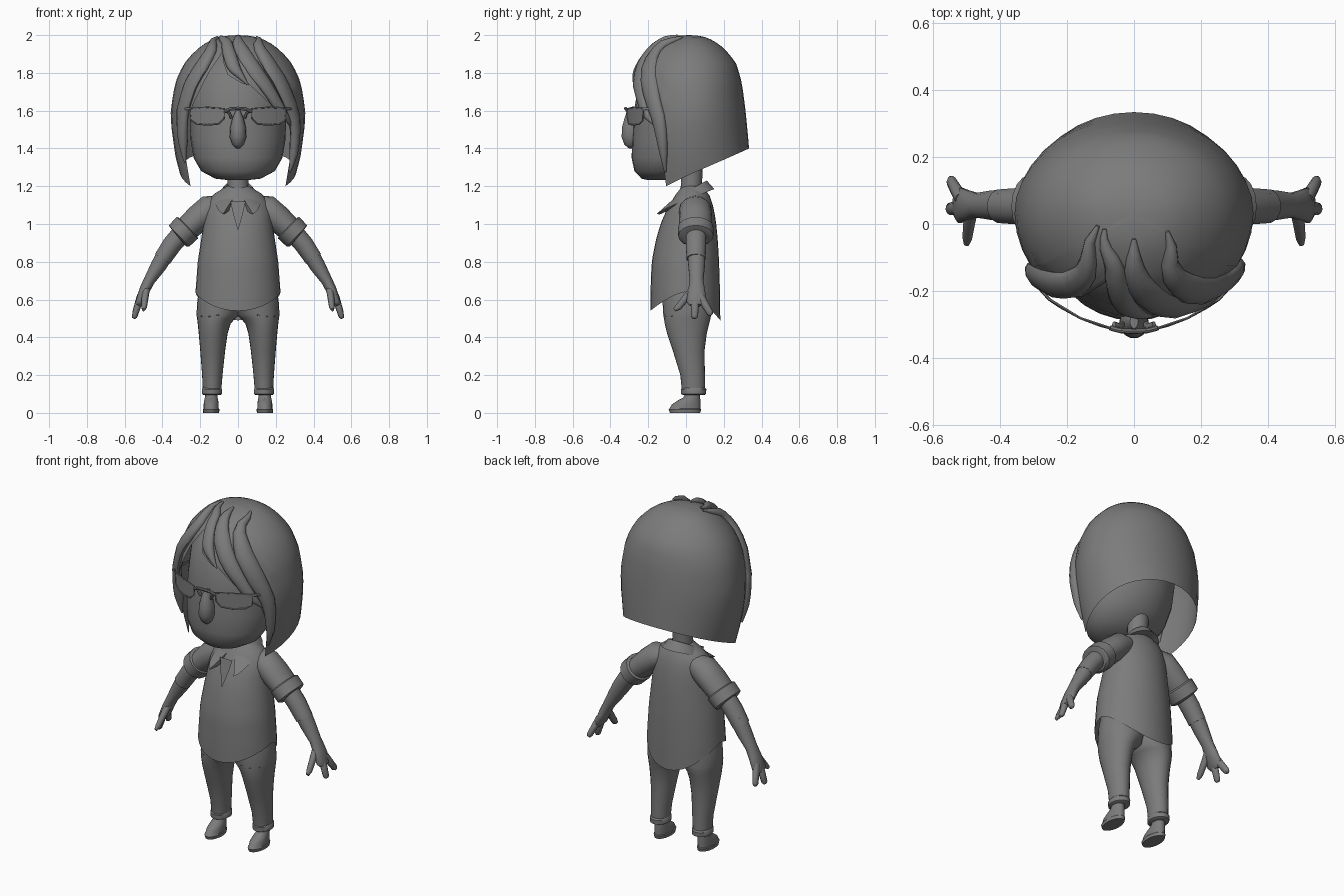
import bpy, bmesh, math
from mathutils import Vector

if "Cube" in bpy.data.objects:
    bpy.data.objects.remove(bpy.data.objects["Cube"])

grey = bpy.data.materials.new("plain_grey")
grey.diffuse_color = (0.2, 0.2, 0.2, 1)
grey.use_nodes = True
grey.node_tree.nodes["Principled BSDF"].inputs["Base Color"].default_value = grey.diffuse_color


def loft(name, rings, closed=True, cap0=False, cap1=False, angle=40):
    """Skin a list of equally long point rings."""
    bm = bmesh.new()
    vs = [[bm.verts.new(p) for p in r] for r in rings]
    n = len(rings[0])
    for a, b in zip(vs, vs[1:]):
        for i in range(n if closed else n - 1):
            j = (i + 1) % n
            bm.faces.new((a[i], a[j], b[j], b[i]))
    if cap0:
        bm.faces.new(vs[0][::-1])
    if cap1:
        bm.faces.new(vs[-1])
    bmesh.ops.remove_doubles(bm, verts=bm.verts, dist=0.0004)
    bmesh.ops.recalc_face_normals(bm, faces=bm.faces)
    me = bpy.data.meshes.new(name)
    bm.to_mesh(me)
    bm.free()
    ob = bpy.data.objects.new(name, me)
    bpy.context.collection.objects.link(ob)
    me.materials.append(grey)
    bpy.ops.object.select_all(action='DESELECT')
    ob.select_set(True)
    bpy.context.view_layer.objects.active = ob
    bpy.ops.object.shade_smooth_by_angle(angle=math.radians(angle))
    return ob


def flat_ring(z, x0, x1, y0, y1, n=24):
    cx, cy, rx, ry = (x0 + x1) / 2, (y0 + y1) / 2, (x1 - x0) / 2, (y1 - y0) / 2
    return [(cx + rx * math.cos(math.tau * i / n), cy + ry * math.sin(math.tau * i / n), z)
            for i in range(n)]


def tube(name, pts, radii, ref=(0, 1, 0), n=12, closed=False, angle=40):
    """Tube along a path; radii are (across, along ref); ref may be one vector per point."""
    pts = [Vector(p) for p in pts]
    rings = []
    for k, p in enumerate(pts):
        if closed:
            d = pts[(k + 1) % len(pts)] - pts[k - 1]
        else:
            d = pts[min(k + 1, len(pts) - 1)] - pts[max(k - 1, 0)]
        r = Vector(ref[k] if isinstance(ref, list) else ref)
        u = d.cross(r).normalized()
        v = u.cross(d).normalized()
        a, b = radii[k] if isinstance(radii, list) else radii
        rings.append([p + u * a * math.cos(math.tau * i / n) + v * b * math.sin(math.tau * i / n)
                      for i in range(n)])
    if closed:
        rings.append(rings[0])
    return loft(name, rings, cap0=not closed, cap1=not closed, angle=angle)


def interp(table, t):
    for a, b in zip(table, table[1:]):
        if t <= b[0]:
            f = max(0, (t - a[0]) / (b[0] - a[0]))
            return [p + (q - p) * f for p, q in zip(a[1:], b[1:])]
    return list(table[-1][1:])


def sgn(name, s):
    return name + ("_right" if s > 0 else "_left")


# Head, nose, neck
head = [(1.232, .05, -.2, -.1), (1.24, .12, -.235, -.03), (1.28, .195, -.273, .05), (1.35, .235, -.288, .12),
        (1.45, .252, -.285, .17), (1.6, .255, -.275, .2), (1.75, .245, -.25, .2), (1.85, .19, -.19, .15),
        (1.93, .09, -.09, .1)]
loft("head", [flat_ring(z, -x, x, a, b, 28) for z, x, a, b in head], cap0=True, cap1=True, angle=60)
nose = [(1.4, .008, .01), (1.42, .03, .035), (1.46, .044, .05), (1.51, .042, .048), (1.56, .03, .035),
        (1.6, .012, .02)]
loft("nose", [flat_ring(z, -x, x, -.292 - y, -.292 + y, 14) for z, x, y in nose], cap0=True, cap1=True, angle=60)
loft("neck", [flat_ring(z, -r, r, y - r, y + r, 16) for z, r, y in
              ((1.05, .07, .02), (1.15, .06, .025), (1.22, .055, .03), (1.32, .06, .03))])

# Hair shell: one sheet from the crown to a hem that changes with direction
PROFILE = [(math.sqrt(2 - z), x, a, b) for z, x, a, b in (
    (2, 0, .02, .02), (1.99, .1, -.06, .1), (1.93, .21, -.17, .2), (1.85, .285, -.235, .265),
    (1.75, .332, -.275, .295), (1.6, .357, -.285, .315), (1.5, .352, -.285, .325),
    (1.35, .33, -.27, .338), (1.2, .29, -.24, .345))]
HEM = [(-60, 1.2), (-58, 1.42), (-45, 1.6), (-30, 1.8), (-21, 1.91), (-10, 1.79), (5, 1.74),
       (10, 1.74), (30, 1.63), (50, 1.52), (58, 1.42), (60, 1.2)]


def hair_point(deg, z, off=0.0):
    x, a, b = interp(PROFILE, math.sqrt(max(0, 2 - z)))
    c, t = .03, math.radians(deg)
    cy = math.cos(t)
    p = Vector((x * math.sin(t), c - (c - a if cy > 0 else b - c) * cy, z))
    return p + (p - Vector((0, .03, 1.6))).normalized() * off


def hair_hem(deg):
    if abs(deg) > 60:
        return 1.2 + .2 * (.5 - math.cos(math.radians(deg))) / 1.5
    return interp(HEM, deg)[0]


angles = sorted(set(range(-180, 181, 10)) | {-58, -45, -21, -15, 5, 15, 45, 58})
columns = []
for d in angles:
    depth = math.sqrt(2 - hair_hem(d))
    columns.append([hair_point(d, 2 - (depth * k / 16) ** 2) for k in range(17)])
loft("hair_shell", columns, closed=False, angle=60)


# Hair locks lying over the shell: (direction, height, half width)
def lock(name, keys, thick=.022):
    pts, rad, refs = [], [], []
    steps = 14
    tab = [(i / (len(keys) - 1), *k) for i, k in enumerate(keys)]
    for i in range(steps + 1):
        d, s, w = interp(tab, i / steps)
        p = hair_point(d, 2 - s * s, .004)
        pts.append(p)
        refs.append(p - Vector((0, .03, 1.6)))
        rad.append((w, thick * min(1, w / .025)))
    tube(name, pts, rad, refs, 10, angle=60)


lock("fringe_lock_middle", [(-60, .1, .006), (-20, .2, .028), (-10, .33, .035), (-4, .42, .035), (9, .515, .004)])
lock("fringe_lock_centre", [(0, .08, .006), (0, .2, .03), (8, .33, .045), (20, .47, .045), (40, .64, .03), (52, .69, .005)])
lock("fringe_lock_right", [(60, .12, .006), (30, .25, .03), (34, .4, .05), (46, .55, .05), (58, .68, .04),
                           (61, .78, .025), (61, .85, .005)], .026)
lock("fringe_lock_left", [(-70, .12, .006), (-38, .27, .03), (-38, .38, .045), (-48, .52, .05), (-55, .65, .045),
                          (-57, .74, .03), (-59, .82, .005)], .026)


# Glasses: curved lenses, rims and bridge
def lens_point(s, x, z):
    return (s * x, -.318 + 1.45 * x * x, z)


for s in (-1, 1):
    outline = [(.07, 1.61), (.16, 1.618), (.255, 1.612), (.25, 1.55), (.22, 1.53), (.16, 1.524), (.1, 1.53),
               (.072, 1.56)]
    tube(sgn("lens_rim", s), [lens_point(s, *p) for p in outline], (.004, .004), (0, 1, .01), 6, closed=True)
    rows = [[lens_point(s, x, z) for z in (lo, 1.614)] for x, lo in
            ((.07, 1.56), (.1, 1.53), (.16, 1.524), (.22, 1.53), (.252, 1.55))]
    loft(sgn("lens", s), rows, closed=False)
    tube(sgn("glasses_arm", s), [lens_point(s, .25, 1.61), (s * .285, -.19, 1.61), (s * .29, -.05, 1.6)],
         (.005, .008), (0, 0, 1), 6)
    tube(sgn("nose_pad", s), [(s * .06, -.3, 1.6), (s * .045, -.305, 1.585), (s * .035, -.3, 1.56)],
         (.008, .01), (0, 1, 0), 8)
tube("glasses_bridge", [(-.07, -.31, 1.595), (-.04, -.318, 1.61), (0, -.32, 1.612), (.04, -.318, 1.61),
                        (.07, -.31, 1.595)], (.009, .008), (0, 1, 0), 8)

# Shirt body with a curved hem, open underneath
SHIRT = [(.45, .228, -.19, .182), (.64, .225, -.188, .18), (.8, .213, -.182, .175), (.92, .195, -.158, .168),
         (1.0, .183, -.135, .16), (1.08, .175, -.1, .148), (1.14, .15, -.065, .13), (1.18, .1, -.04, .11),
         (1.2, .06, -.02, .09)]
body = []
for k in range(15):
    ring = []
    for i in range(32):
        t = math.tau * i / 32
        c = math.cos(t)
        hem = .64 - (.1 if c > 0 else .15) * abs(c) ** 1.5
        z = hem + (1.2 - hem) * k / 14
        x, a, b = interp(SHIRT, z)
        m = (a + b) / 2
        ring.append((x * math.sin(t), m - (b - a) / 2 * c, z))
    body.append(ring)
loft("shirt", body, angle=60)
# Neck opening
loft("neck_opening", [[(-.04, -.11, 1.12), (.04, -.11, 1.12)], [(-.025, -.128, 1.05), (.025, -.128, 1.05)],
                      [(-.002, -.152, .97), (.002, -.152, .97)]], closed=False)

# Folded collar, open at the front
collar = []
for i in range(25):
    t = math.radians(16 + 328 * i / 24)
    c, s = math.cos(t), math.sin(t)
    f = max(0, c)
    top = Vector((.078 * s, .025 - .085 * c, 1.185 - .045 * c))
    low = Vector((.125 * s + .05 * f ** 3 * (1 if s > 0 else -1), -.005 - .155 * c, 1.125 - .06 * c - .015 * f ** 3))
    inner = top + Vector((-.012 * s, .012 * c, -.05))
    under = low + Vector((-.014 * s, .014 * c, -.004))
    collar.append([inner, top, low, under])
loft("collar", collar, closed=True, cap0=True, cap1=True, angle=35)

for s in (-1, 1):
    # Sleeve, rolled cuff, forearm
    tube(sgn("sleeve", s), [(s * x, .05, z) for x, z in ((.09, 1.1), (.15, 1.08), (.21, 1.03), (.27, .975), (.31, .94))],
         [(.055, .06), (.075, .085), (.073, .088), (.066, .085), (.062, .08)], n=16, angle=60)
    tube(sgn("sleeve_cuff", s), [(s * x, .052, z) for x, z in ((.263, .985), (.268, .98), (.312, .937), (.318, .932))],
         [(.068, .085), (.08, .095), (.078, .093), (.066, .08)], n=16)
    tube(sgn("upper_arm", s), [(s * x, .053, z) for x, z in ((.29, .96), (.35, .89), (.4, .815))],
         [(.052, .056), (.051, .055), (.047, .051)], n=14)
    tube(sgn("forearm", s), [(s * x, .056, z) for x, z in ((.38, .85), (.42, .78), (.47, .7), (.495, .65), (.52, .59), (.53, .57))],
         [(.045, .048), (.042, .045), (.03, .037), (.028, .045), (.022, .055), (.014, .04)], n=14, angle=60)
    # Thumb and fingers
    for name, path, r in (
            ("thumb", ((.485, .04, .66), (.492, 0, .61), (.497, -.04, .56), (.5, -.06, .545)), .02),
            ("finger_middle", ((.515, .05, .61), (.533, .047, .56), (.548, .045, .51), (.553, .044, .5)), .021),
            ("finger_outer", ((.515, .075, .62), (.53, .1, .575), (.545, .127, .53), (.548, .135, .52)), .021)):
        tube(sgn(name, s), [(s * x, y, z) for x, y, z in path],
             [(.02, r), (.018, r), (.015, r * .9), (.008, r * .5)], (0, 1, .3), 10, angle=60)

    # Trouser leg with rolled hem
    leg = [(.1, .09, .185, -.02, .1), (.2, .082, .19, -.03, .1), (.33, .068, .2, -.07, .098), (.42, .055, .208, -.1, .11),
           (.47, .04, .213, -.112, .122), (.5, .015, .217, -.117, .13), (.52, -.01, .22, -.12, .133),
           (.6, -.03, .215, -.125, .135), (.72, -.03, .19, -.12, .13)]
    loft(sgn("trouser_leg", s), [flat_ring(z, *sorted((s * a, s * b)), c, d) for z, a, b, c, d in leg],
         cap0=True, cap1=True, angle=60)
    loft(sgn("trouser_cuff", s), [flat_ring(z, *sorted((s * (.138 - r)
         , s * (.138 + r))), .04 - r * 1.25, .04 + r * 1.25) for z, r in
         ((.095, .046), (.1, .053), (.125, .054), (.133, .048))], cap0=True, cap1=True)
    tube(sgn("pocket_edge", s), [(s * .1, -.112, .52), (s * .15, -.1, .51), (s * .19, -.065, .512)],
         (.005, .01), (0, 1, 0), 8)

    # Ankle and shoe
    shoe = [(0, .042, -.085, .075), (.018, .044, -.092, .08), (.022, .04, -.088, .076), (.045, .04, -.075, .076),
            (.065, .037, -.045, .076), (.08, .034, -.015, .075), (.12, .03, .005, .075)]
    loft(sgn("shoe", s), [flat_ring(z, s * .142 - r, s * .142 + r, a, b, 20) for z, r, a, b in shoe],
         cap0=True, cap1=True, angle=35)
